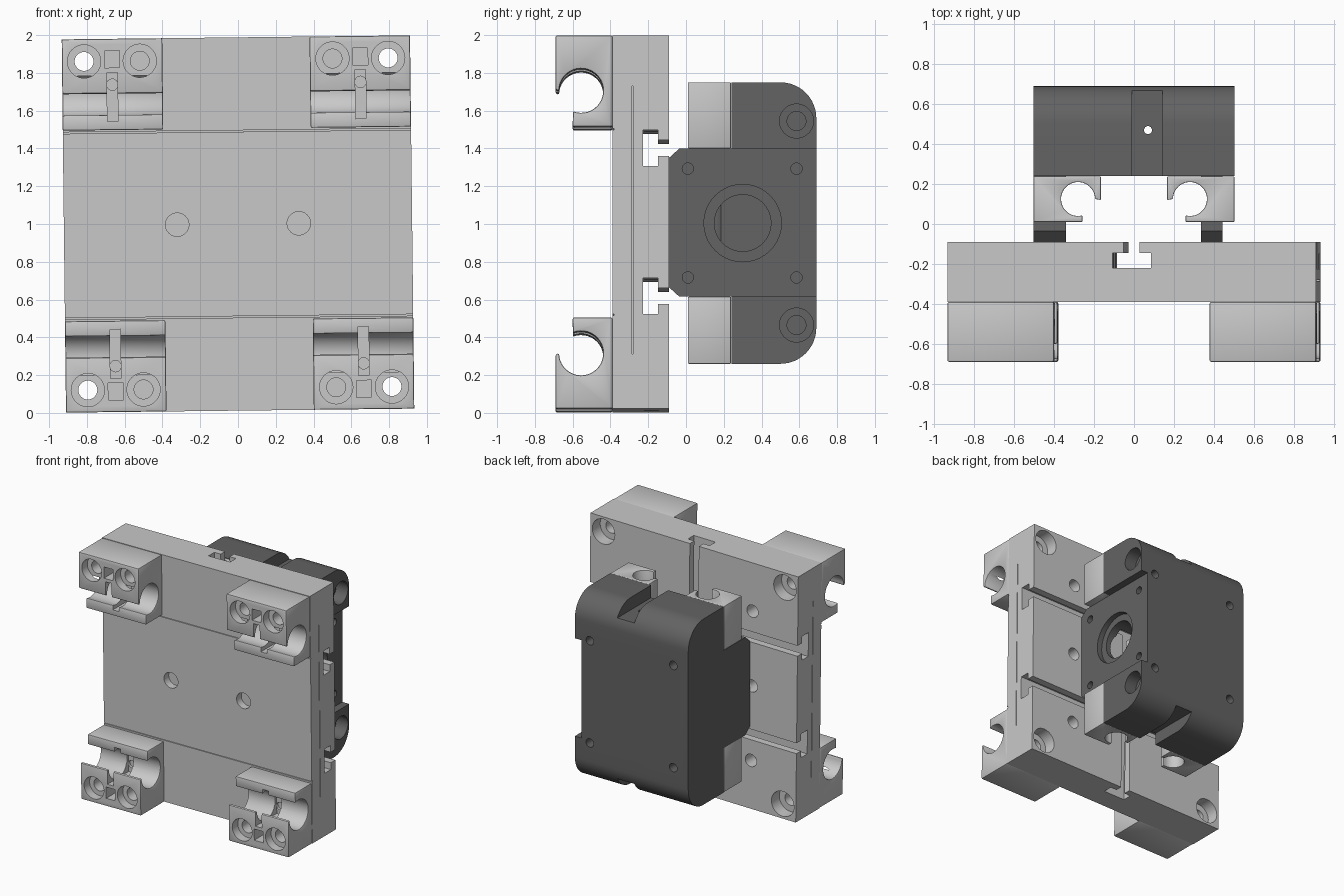
import bpy, bmesh, math
from mathutils import Matrix, Vector

if "Cube" in bpy.data.objects:
    bpy.data.objects.remove(bpy.data.objects["Cube"])


def material(name, v):
    m = bpy.data.materials.new(name)
    m.use_nodes = True
    m.diffuse_color = (v, v, v, 1)
    m.node_tree.nodes["Principled BSDF"].inputs["Base Color"].default_value = (v, v, v, 1)
    return m


LIGHT = material("light grey plastic", 0.58)
DARK = material("dark grey plastic", 0.125)


def link(name, bm, mat=None):
    bmesh.ops.recalc_face_normals(bm, faces=bm.faces)
    me = bpy.data.meshes.new(name)
    bm.to_mesh(me)
    bm.free()
    ob = bpy.data.objects.new(name, me)
    bpy.context.collection.objects.link(ob)
    if mat:
        me.materials.append(mat)
    return ob


def box(x, y, z, name="cutter", mat=None):
    bm = bmesh.new()
    bmesh.ops.create_cube(bm, size=1)
    for v in bm.verts:
        v.co = [r[0] + (c + 0.5) * (r[1] - r[0]) for c, r in zip(v.co, (x, y, z))]
    return link(name, bm, mat)


def rod(axis, centre, r, a, b, n=40):
    """Cylinder cutter along an axis from a to b; centre gives the other two coordinates."""
    bm = bmesh.new()
    bmesh.ops.create_cone(bm, cap_ends=True, segments=n, radius1=r, radius2=r, depth=b - a)
    rot = {"X": Matrix.Rotation(math.pi / 2, 4, "Y"),
           "Y": Matrix.Rotation(math.pi / 2, 4, "X"), "Z": Matrix()}[axis]
    pos = list(centre)
    pos.insert("XYZ".index(axis), (a + b) / 2)
    bm.transform(Matrix.Translation(pos) @ rot)
    return link("cutter", bm)


def prism(name, pts, axis, a, b, mat):
    """Extrude a closed profile along X or Z."""
    bm = bmesh.new()
    at = (lambda p, t: (t, *p)) if axis == "X" else (lambda p, t: (*p, t))
    face = bm.faces.new([bm.verts.new(at(p, a)) for p in pts])
    geom = bmesh.ops.extrude_face_region(bm, geom=[face])["geom"]
    shift = Vector(at((0, 0), b - a))
    bmesh.ops.translate(bm, vec=shift, verts=[g for g in geom if isinstance(g, bmesh.types.BMVert)])
    return link(name, bm, mat)


def apply(ob, mod):
    with bpy.context.temp_override(object=ob, active_object=ob, selected_objects=[ob]):
        bpy.ops.object.modifier_apply(modifier=mod.name)


def cut(ob, cutters):
    for c in cutters:
        m = ob.modifiers.new("cut", "BOOLEAN")
        m.operation, m.solver, m.object = "DIFFERENCE", "EXACT", c
        apply(ob, m)
        bpy.data.objects.remove(c)


def soften(ob, width):
    m = ob.modifiers.new("edges", "BEVEL")
    m.width, m.segments, m.limit_method, m.angle_limit = width, 2, "ANGLE", math.radians(50)
    apply(ob, m)


def arc(cx, cy, r, a, b, n):
    return [(cx + r * math.cos(math.radians(a + (b - a) * i / n)),
             cy + r * math.sin(math.radians(a + (b - a) * i / n))) for i in range(n + 1)]


parts = []
tilted = []
SIGNS = [(sx, sz) for sx in (-1, 1) for sz in (-1, 1)]
W, H = 0.922, 0.988

# Front sheet of the mounting plate, centred on z = 0 until tilted
front_sheet = box((-W, W), (-0.39, -0.28), (-H, H), "front_sheet", LIGHT)
cut(front_sheet, [rod("Y", (sx * 0.805, sz * 0.87), 0.05, -0.5, -0.2) for sx, sz in SIGNS])
cut(front_sheet, [rod("Y", (sx * 0.322, 0), 0.062, -0.5, -0.33) for sx in (-1, 1)])
cut(front_sheet, [box((-1, 1), (-0.5, -0.382), (s * 0.492 - 0.004, s * 0.492 + 0.004)) for s in (-1, 1)])
cut(front_sheet, [box((s * W - 0.02, s * W + 0.02), (-0.285, -0.2), (-0.7, 0.72)) for s in (-1, 1)])

# Back sheet with crossing T slots and screw holes
back_sheet = box((-W, W), (-0.28, -0.09), (-H, H), "back_sheet", LIGHT)
for s in (-1, 1):
    z = s * 0.392
    cut(back_sheet, [box((-1, 1), (-0.227, -0.148), (z - 0.096, z + 0.096)),
                     box((-1, 1), (-0.16, 0), (z - 0.042, z + 0.042))])
cut(back_sheet, [box((-0.096, 0.096), (-0.22, -0.146), (-1.1, 1.1)),
                 box((-0.04, 0.04), (-0.16, 0), (-1.1, 1.1))])
for sx, sz in SIGNS:
    hole = (sx * 0.805, sz * 0.87)
    cut(back_sheet, [rod("Y", hole, 0.1, -0.19, 0), rod("Y", hole, 0.05, -0.4, 0)])
cut(back_sheet, [rod("Y", (sx * 0.52, z), 0.05, -0.2, 0) for sx in (-1, 1) for z in (-0.6, 0, 0.6)])
tilted += [front_sheet, back_sheet]

# Four open rod clips on the front corners
clip_profile = [(-0.69, H), (-0.39, H), (-0.39, 0.505), (-0.6, 0.505)]
clip_profile += arc(-0.555, 0.695, 0.117, 248, 540, 30) + [(-0.69, 0.70)]
for sx, sz in SIGNS:
    name = ("upper" if sz > 0 else "lower") + ("_left" if sx > 0 else "_right") + "_rod_clip"
    clip = prism(name, [(y, z * sz) for y, z in clip_profile], "X", sx * 0.39, sx * W, LIGHT)
    soften(clip, 0.008)
    for x in (0.805, 0.51):
        hole = (sx * x, sz * 0.87)
        cut(clip, [rod("Y", hole, 0.088, -0.8, -0.62), rod("Y", hole, 0.05, -0.8, -0.3)])
    x = sx * 0.657
    zs = sorted((sz * 0.55, sz * 0.81))
    zp = sorted((sz * 0.835, sz * 0.925))
    cut(clip, [box((x - 0.028, x + 0.028), (-0.8, -0.42), zs),
               box((x - 0.04, x + 0.04), (-0.8, -0.5), zp),
               rod("Y", (x, sz * 0.745), 0.03, -0.6, -0.4, 24)])
    tilted.append(clip)

# The plate assembly sits very slightly turned
turn = Matrix.Translation((0, 0, 1)) @ Matrix.Rotation(-0.0115, 4, "Y")
for ob in tilted:
    ob.data.transform(turn)
parts += tilted

# Dark carriage shell with rounded back edges
LOW, HIGH, MID = 0.26, 1.75, 1.005
shell_profile = [(0.24, LOW)] + arc(0.5, LOW + 0.19, 0.19, 270, 360, 12)
shell_profile += arc(0.5, HIGH - 0.19, 0.19, 0, 90, 12) + [(0.24, HIGH)]
shell = prism("carriage_shell", shell_profile, "X", -0.503, 0.503, DARK)
cut(shell, [box((0.443, 0.6), (0, 0.8), (0.615, 1.4)),
            box((-0.01, 0.142), (0.1, 0.8), (HIGH - 0.1, 2)),
            box((-0.01, 0.142), (0.1, 0.8), (0, LOW + 0.1)),
            rod("Z", (0.07, 0.47), 0.02, 0, 2, 16),
            rod("X", (0.3, MID), 0.15, -0.34, 0.6), rod("X", (0.3, MID), 0.205, 0.40, 0.6)])
for s in (-1, 1):
    screw = (0.585, MID + s * 0.54)
    cut(shell, [rod("X", screw, 0.09, 0.40, 0.6), rod("X", screw, 0.05, 0.25, 0.6),
                rod("X", (0.585, MID + s * 0.288), 0.03, 0.36, 0.6, 20)])
cut(shell, [rod("Y", (sx * 0.37, MID + sz * 0.41), 0.034, 0.6, 0.8, 20) for sx, sz in SIGNS])
parts.append(shell)

# Chamfered end plates reaching forward from the shell
end_profile = [(-0.09, 0.665), (-0.035, 0.615), (0.24, 0.615),
               (0.24, 1.4), (-0.035, 1.4), (-0.09, 1.35)]
left_end = prism("left_end_plate", end_profile, "X", 0.335, 0.443, DARK)
cut(left_end, [rod("X", (0.3, MID), 0.15, 0.2, 0.6), rod("X", (0.3, MID), 0.205, 0.40, 0.6)])
cut(left_end, [rod("X", (0.01, MID + s * 0.288), 0.03, 0.38, 0.6, 20) for s in (-1, 1)])
right_end = prism("right_end_plate", end_profile, "X", -0.503, -0.34, DARK)
for ob, s in ((left_end, 1), (right_end, -1)):
    cut(ob, [rod("Z", (s * 0.28, 0.125), 0.085, 0, 2)])
    parts.append(ob)

# Vertical rod clips above and below the end plates
guide_profile = [(-0.503, 0.01), (-0.503, 0.238), (-0.165, 0.238), (-0.165, 0.12)]
guide_profile += arc(-0.28, 0.125, 0.085, 0, 285, 30) + [(-0.258, 0.01)]
for s in (-1, 1):
    side = "left" if s > 0 else "right"
    for level, a, b in (("upper", 1.4, HIGH), ("lower", LOW, 0.615)):
        guide = prism(f"{level}_{side}_guide_clip", [(-s * x, y) for x, y in guide_profile],
                      "Z", a, b, LIGHT)
        soften(guide, 0.005)
        parts.append(guide)

# Smooth the round walls, keep corners crisp
bpy.ops.object.select_all(action="DESELECT")
for ob in parts:
    ob.select_set(True)
bpy.context.view_layer.objects.active = parts[0]
bpy.ops.object.shade_smooth_by_angle(angle=math.radians(30))
